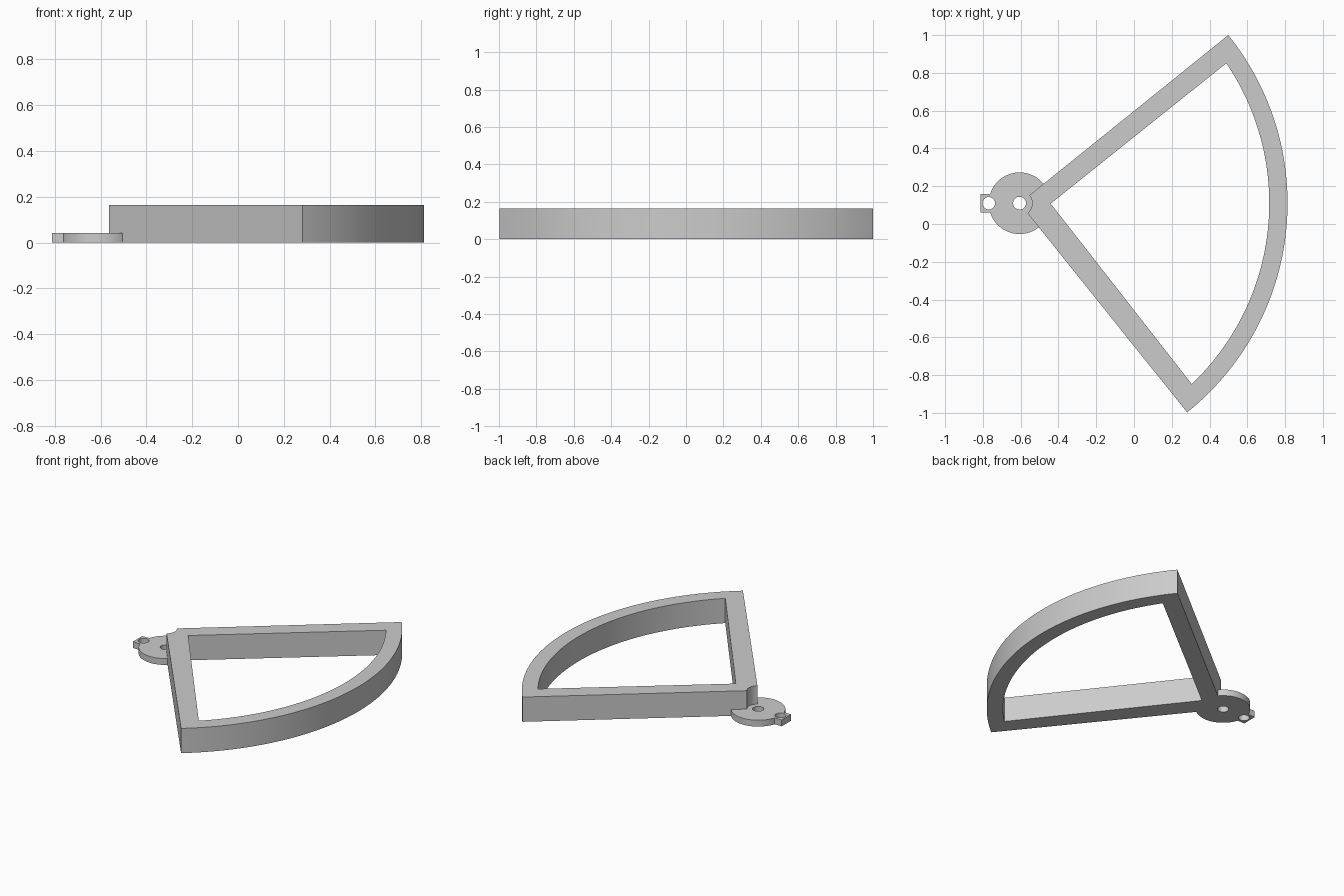
import bpy, bmesh
from math import radians, sin, cos

cube = bpy.data.objects.get("Cube")
if cube:
    bpy.data.objects.remove(cube, do_unlink=True)

grey = bpy.data.materials.new("plain grey")
grey.use_nodes = True
colour = (0.6, 0.6, 0.6, 1)
grey.diffuse_color = colour
grey.node_tree.nodes["Principled BSDF"].inputs["Base Color"].default_value = colour

PIVOT = (-0.606, 0.11)
UPPER, LOWER = 38.85, -51.3      # directions of the two arms
NOTCH = 0.067                    # clearance around the pivot


def arc(radius, start, end, steps=48, centre=PIVOT):
    """Points along an arc, angles in degrees."""
    angles = [radians(start + (end - start) * i / steps) for i in range(steps + 1)]
    return [(centre[0] + radius * cos(a), centre[1] + radius * sin(a)) for a in angles]


def circle(centre, radius, steps=40):
    return arc(radius, 0, 360, steps, centre)[:-1]


def plate(name, loops, height):
    """Extrude an outline, with holes, up from the floor."""
    bm = bmesh.new()
    edges = []
    for loop in loops:
        verts = [bm.verts.new((x, y, 0)) for x, y in loop]
        edges += [bm.edges.new((v, verts[i - 1])) for i, v in enumerate(verts)]
    bmesh.ops.triangle_fill(bm, edges=edges, use_beauty=True, use_dissolve=False)
    top = bmesh.ops.extrude_face_region(bm, geom=bm.faces[:], use_keep_orig=True)
    moved = [g for g in top["geom"] if isinstance(g, bmesh.types.BMVert)]
    bmesh.ops.translate(bm, verts=moved, vec=(0, 0, height))
    bmesh.ops.recalc_face_normals(bm, faces=bm.faces[:])
    mesh = bpy.data.meshes.new(name)
    bm.to_mesh(mesh)
    bm.free()
    mesh.materials.append(grey)
    obj = bpy.data.objects.new(name, mesh)
    bpy.context.collection.objects.link(obj)
    bpy.ops.object.select_all(action='DESELECT')
    obj.select_set(True)
    bpy.context.view_layer.objects.active = obj
    bpy.ops.object.shade_smooth_by_angle(angle=radians(30))
    return obj


# Sector frame: two arms and a curved rim around an open window
notch = arc(NOTCH, UPPER, LOWER, 24)
outline = arc(1.419, LOWER, UPPER, 64) + notch
window = arc(1.322, -46.4, 34.1, 64) + [(-0.441, 0.108)]
plate("sector_frame", [outline, window], 0.164)

# Thin pivot disc with an end tab, fitted against the frame
tab = [(-0.813, 0.159), (-0.813, 0.061)]
disc = arc(0.163, UPPER, 162.4) + tab + arc(0.163, 197.6, 360 + LOWER) + notch[::-1]
holes = [circle(PIVOT, 0.034), circle((-0.769, 0.11), 0.033)]
plate("pivot_plate", [disc] + holes, 0.042)
